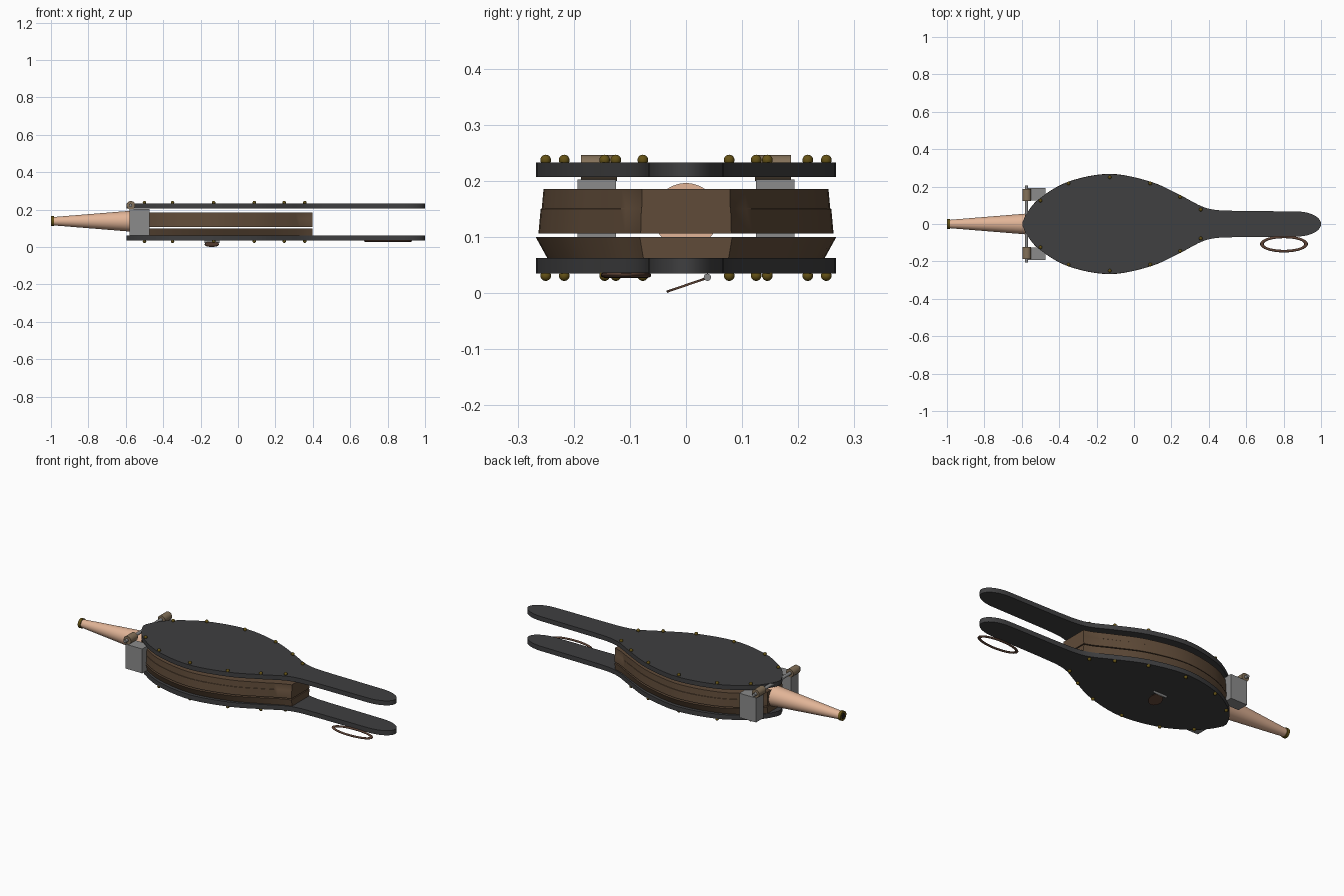
import bpy, bmesh, math
from mathutils import Matrix, Vector

if "Cube" in bpy.data.objects:
    bpy.data.objects.remove(bpy.data.objects["Cube"])


def mat(name, r, g, b):
    m = bpy.data.materials.new(name)
    m.diffuse_color = (r, g, b, 1)
    m.use_nodes = True
    m.node_tree.nodes["Principled BSDF"].inputs["Base Color"].default_value = m.diffuse_color
    return m


BOARD = mat("charcoal_board", 0.05, 0.05, 0.052)
LEATHER = mat("brown_leather", 0.115, 0.07, 0.04)
NOZZLE = mat("copper_nozzle", 0.76, 0.46, 0.31)
STEEL = mat("grey_steel", 0.26, 0.26, 0.26)
BRASS = mat("dark_brass", 0.13, 0.085, 0.008)
TAN = mat("tan_hinge", 0.23, 0.165, 0.1)
STRAP = mat("red_brown_strap", 0.11, 0.055, 0.035)
BORE = mat("dark_bore", 0.015, 0.012, 0.01)


def finish(name, bm, material, smooth=True):
    bmesh.ops.recalc_face_normals(bm, faces=bm.faces)
    me = bpy.data.meshes.new(name)
    bm.to_mesh(me)
    bm.free()
    me.materials.append(material)
    ob = bpy.data.objects.new(name, me)
    bpy.context.collection.objects.link(ob)
    if smooth:
        bpy.ops.object.select_all(action='DESELECT')
        ob.select_set(True)
        bpy.context.view_layer.objects.active = ob
        bpy.ops.object.shade_smooth_by_angle(angle=math.radians(35))
    return ob


def loft(name, rings, material, closed=False):
    """Skin a list of equal-length point rings; cap the ends or close the loop."""
    bm = bmesh.new()
    loops = [[bm.verts.new(p) for p in ring] for ring in rings]
    n = len(loops[0])
    pairs = list(zip(loops, loops[1:])) + ([(loops[-1], loops[0])] if closed else [])
    for a, b in pairs:
        for i in range(n):
            bm.faces.new((a[i], a[(i + 1) % n], b[(i + 1) % n], b[i]))
    if not closed:
        bm.faces.new(loops[0])
        bm.faces.new(loops[-1])
    return finish(name, bm, material)


def cylinder(name, centre, radius, length, axis, material, radius2=None, seg=32):
    bm = bmesh.new()
    rot = Vector((0, 0, 1)).rotation_difference(Vector(axis)).to_matrix().to_4x4()
    bmesh.ops.create_cone(bm, cap_ends=True, segments=seg, radius1=radius,
                          radius2=radius if radius2 is None else radius2, depth=length,
                          matrix=Matrix.Translation(centre) @ rot)
    return finish(name, bm, material)


def spline(pts, steps=6):
    """Catmull-Rom curve through 2D points."""
    p = [Vector(q) for q in pts]
    p = [2 * p[0] - p[1]] + p + [2 * p[-1] - p[-2]]
    out = []
    for a, b, c, d in zip(p, p[1:], p[2:], p[3:]):
        for k in range(steps):
            t = k / steps
            out.append(0.5 * (2 * b + (c - a) * t + (2 * a - 5 * b + 4 * c - d) * t * t
                              + (3 * b - a - 3 * c + d) * t ** 3))
    return out + [p[-2]]


def mirrored(half):
    return half + [Vector((q.x, -q.y)) for q in reversed(half) if q.y > 1e-4]


# Pear-shaped outline shared by boards and leather
body = spline([(-0.596, 0.012), (-0.565, 0.07), (-0.5, 0.14), (-0.35, 0.226), (-0.13, 0.267),
               (0.09, 0.225), (0.25, 0.152), (0.36, 0.095), (0.44, 0.075), (0.55, 0.07)])
handle = [Vector((0.87 + 0.13 * math.sin(a), 0.067 * math.cos(a)))
          for a in [math.pi / 2 * k / 12 for k in range(13)]]
outline = mirrored(body + handle)

for name, z0, z1 in (("bottom_board", 0.035, 0.062), ("top_board", 0.207, 0.233)):
    loft(name, [[(q.x, q.y, z) for q in outline] for z in (z0, z1)], BOARD)

# Leather bellows: two folds cut off square at the handle
cut = [q for q in body if -0.57 < q.x < 0.39]
cut.append(Vector((0.397, 0.082)))
fold = mirrored(cut)


def leather(name, levels):
    loft(name, [[(q.x, q.y * w / 0.267, z) for q in fold] for z, w in levels], LEATHER)


leather("lower_leather_fold", [(0.06, 0.246), (0.1, 0.268)])
leather("upper_leather_fold", [(0.106, 0.263), (0.15, 0.259), (0.151, 0.257), (0.185, 0.254)])

# Nails round both boards
nails = [(-0.5, 0.125), (-0.35, 0.217), (-0.13, 0.25), (0.087, 0.217), (0.247, 0.145), (0.357, 0.077)]
for name, z in (("top_nails", 0.237), ("bottom_nails", 0.031)):
    bm = bmesh.new()
    for x, y in nails:
        for s in (1, -1):
            bmesh.ops.create_uvsphere(bm, u_segments=16, v_segments=10, radius=0.0095,
                                      matrix=Matrix.Translation((x, y * s, z)))
    finish(name, bm, BRASS)

# Nozzle with brass tip and dark bore
cylinder("nozzle", (-0.768, 0, 0.138), 0.022, 0.445, (1, 0, 0), NOZZLE, 0.058, 48)
cylinder("nozzle_tip", (-0.992, 0, 0.138), 0.027, 0.016, (1, 0, 0), BRASS)
cylinder("nozzle_bore", (-0.9995, 0, 0.138), 0.016, 0.002, (1, 0, 0), BORE)

# Hinge blocks, knuckles and pin
for side, s in (("left", 1), ("right", -1)):
    bm = bmesh.new()
    bmesh.ops.create_cube(bm, size=1, matrix=Matrix.Translation((-0.527, 0.159 * s, 0.132))
                          @ Matrix.Diagonal((0.106, 0.068, 0.14, 1)))
    finish("hinge_block_" + side, bm, STEEL, False)
    cylinder("hinge_knuckle_" + side, (-0.573, 0.155 * s, 0.223), 0.023, 0.064, (0, 1, 0), TAN)
cylinder("hinge_pin", (-0.575, 0, 0.223), 0.009, 0.412, (0, 1, 0), STEEL)

# Tilted air valve flap under the bottom board
tilt = math.atan2(0.025, 0.073)
cylinder("valve_flap", (-0.14, 0.0015, 0.0145), 0.038, 0.004,
         (0, -math.sin(tilt), math.cos(tilt)), STRAP)
cylinder("valve_pin", (-0.14, 0.038, 0.028), 0.0065, 0.08, (1, 0, 0), STEEL, seg=16)

# Oval hanging loop beside the handle
rings = []
for k in range(64):
    a = 2 * math.pi * k / 64
    rings.append([(0.802 + (0.118 + 0.01 * math.cos(b)) * math.cos(a),
                   -0.107 + (0.038 + 0.007 * math.cos(b)) * math.sin(a),
                   0.032 + 0.005 * math.sin(b))
                  for b in [2 * math.pi * j / 12 for j in range(12)]])
loft("hanging_loop", rings, STRAP, closed=True)
